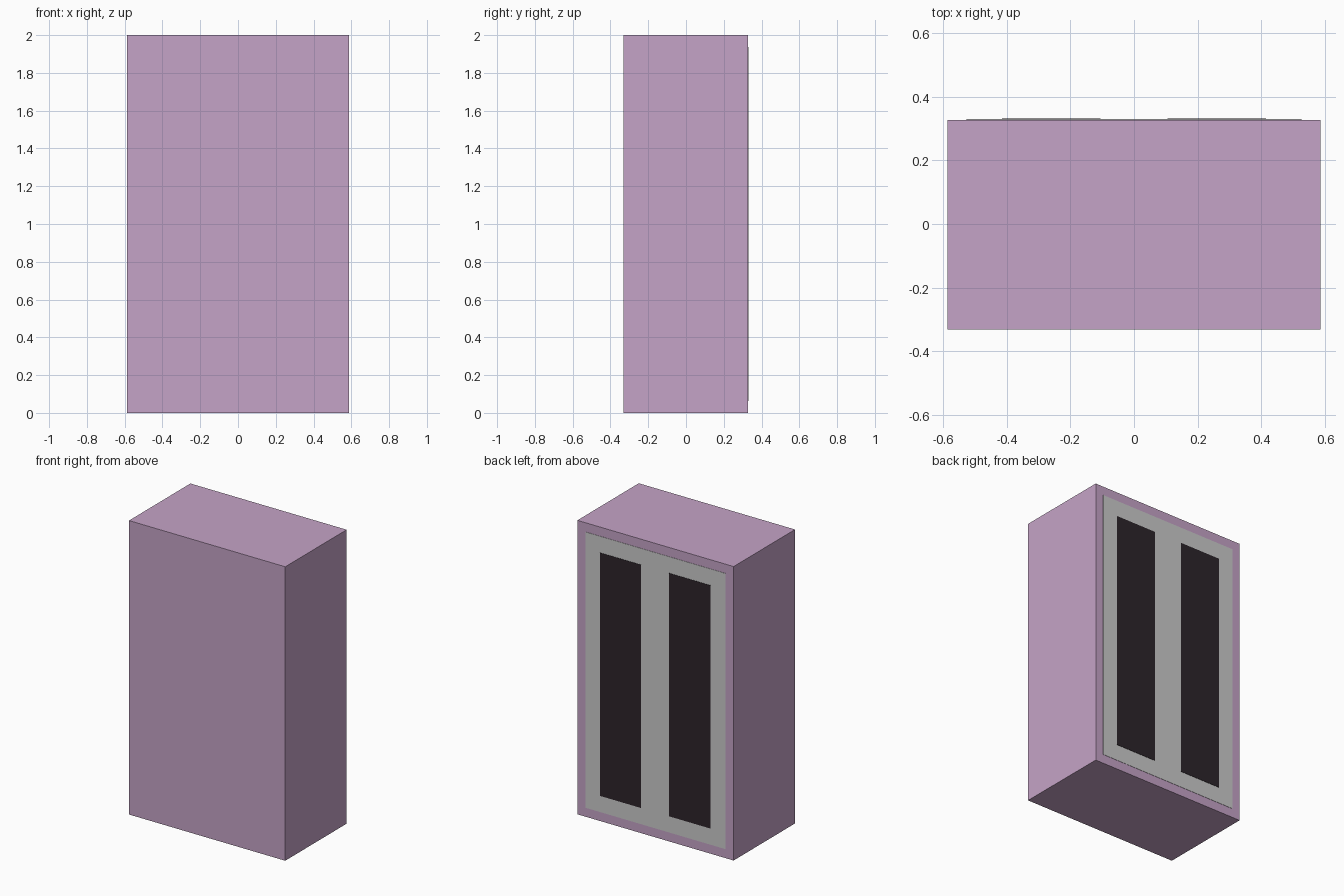
import bpy

if "Cube" in bpy.data.objects:
    bpy.data.objects.remove(bpy.data.objects["Cube"])

HALF_X, FRONT, BACK, TOP = 0.588, -0.332, 0.328, 2.0


def material(name, colour):
    m = bpy.data.materials.new(name)
    m.diffuse_color = colour
    m.use_nodes = True
    m.node_tree.nodes["Principled BSDF"].inputs["Base Color"].default_value = m.diffuse_color
    return m


def box(name, x, y, z, mat=None):
    """Axis-aligned box from (min, max) pairs."""
    spans = (x, y, z)
    bpy.ops.mesh.primitive_cube_add(size=1, location=[(a + b) / 2 for a, b in spans])
    ob = bpy.context.object
    ob.name = name
    ob.scale = [b - a for a, b in spans]
    bpy.ops.object.transform_apply(location=False, rotation=False, scale=True)
    if mat:
        ob.data.materials.append(mat)
    return ob


purple = material("purple_paint", (0.56, 0.37, 0.57, 1))
dark = material("dark_panel", (0.026, 0.018, 0.024, 1))

# Main cabinet body
box("cabinet_body", (-HALF_X, HALF_X), (FRONT, BACK), (0, TOP), purple)

# Thin grey plate on the back
box("back_plate", (-0.527, 0.527), (BACK, BACK + 0.002), (0.062, TOP - 0.062))

# Two tall dark panels set side by side on the plate
for side, label in ((-1, "left"), (1, "right")):
    xs = sorted((side * 0.106, side * 0.416))
    box("dark_panel_" + label, xs, (BACK + 0.002, BACK + 0.004), (0.173, TOP - 0.173), dark)
